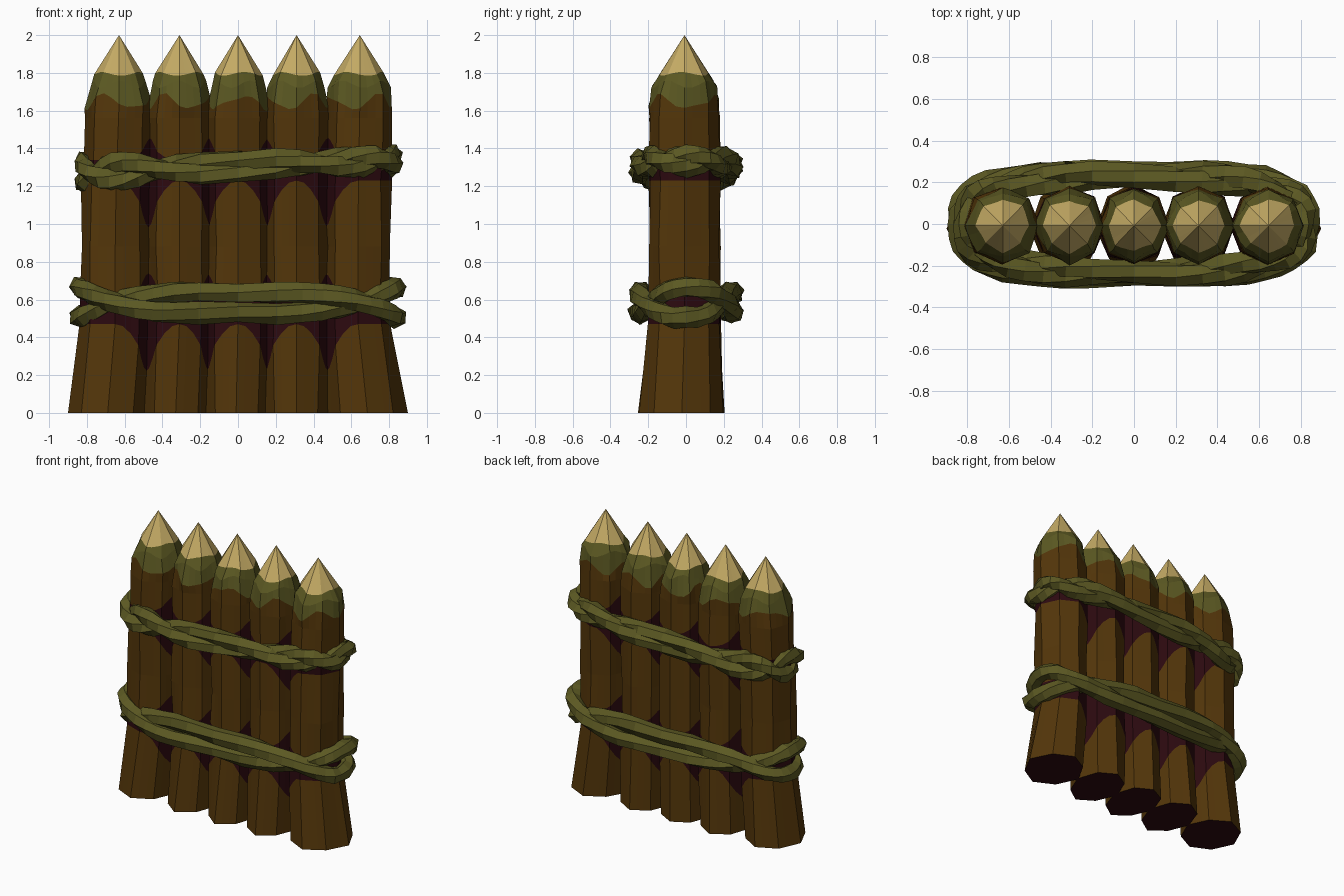
import bpy, bmesh, math, random
from mathutils import Vector

if "Cube" in bpy.data.objects:
    bpy.data.objects.remove(bpy.data.objects["Cube"])

random.seed(4)


def mat(name, col):
    m = bpy.data.materials.new(name)
    m.diffuse_color = (*col, 1)
    m.use_nodes = True
    m.node_tree.nodes["Principled BSDF"].inputs["Base Color"].default_value = m.diffuse_color
    return m


BARK = mat("brown bark", (0.088, 0.037, 0.003))
DARK = mat("dark maroon", (0.026, 0.003, 0.005))
MOSS = mat("moss green", (0.105, 0.098, 0.016))
WOOD = mat("cut wood", (0.56, 0.41, 0.13))


def finish(bm, name, mats):
    bmesh.ops.recalc_face_normals(bm, faces=bm.faces)
    me = bpy.data.meshes.new(name)
    bm.to_mesh(me)
    bm.free()
    for m in mats:
        me.materials.append(m)
    ob = bpy.data.objects.new(name, me)
    bpy.context.collection.objects.link(ob)


def interp(table, z):
    for (z0, a), (z1, b) in zip(table, table[1:]):
        if z <= z1:
            return a + (b - a) * (z - z0) / (z1 - z0)
    return table[-1][1]


SIDES, SUB = 8, 3
N = SIDES * SUB


def stake(name, base_x, mid_x, top_x, base_r, mid_r, top_r, outer):
    """Pointed log; outer = -1 / 1 marks the end of the row without a neighbour."""
    cx = [(0, base_x), (0.48, mid_x), (1.1, mid_x), (1.62, top_x), (2, top_x)]
    rx = [(0, base_r), (0.48, mid_r), (1.62, mid_r), (1.74, top_r), (1.8, 0.122), (2, 0.0)]
    ry = [(0, 0.222), (0.48, 0.185), (1.62, 0.183), (1.74, 0.165), (1.8, 0.122), (2, 0.0)]
    cy = [(0, -0.022), (0.48, -0.008), (2, -0.008)]
    wave = random.uniform(0, 6)
    wob = [[random.uniform(0.97, 1.05) for _ in range(SIDES)] for _ in range(10)]

    def heights(a):
        # the dark stain hangs down in arches towards the gaps between logs
        c = math.cos(a)
        g = 0 if c * outer > 0 else abs(c)
        low, high = 0.25 * g ** 2.3, 0.12 * g ** 3
        moss = 1.645 + 0.035 * math.sin(3 * a + wave) + 0.015 * math.sin(5 * a)
        return [0, 0.47 - low, 0.62 + high, 0.88, 1.23 - low, 1.34 + high,
                1.56, moss, 1.74 + 0.02 * math.sin(4 * a + wave),
                1.795 + 0.01 * math.sin(3 * a + 2 * wave)]

    def corner(k, ring, z):
        a = 2 * math.pi * k / SIDES - math.pi / 2
        w = wob[ring][k % SIDES]
        if ring == 0 and k % 2:
            w *= 0.94
        return Vector((interp(cx, z) + interp(rx, z) * w * math.cos(a),
                       interp(cy, z) + interp(ry, z) * w * math.sin(a), z))

    bm = bmesh.new()
    rings = []
    for r in range(10):
        ring = []
        for i in range(N):
            z = heights(2 * math.pi * i / N - math.pi / 2)[r]
            k, f = i // SUB, (i % SUB) / SUB
            ring.append(bm.verts.new(corner(k, r, z).lerp(corner(k + 1, r, z), f)))
        rings.append(ring)
    bm.faces.new(rings[0]).material_index = 1
    colour = [0, 1, 0, 0, 1, 0, 0, 2, 2]
    for r in range(9):
        for i in range(N):
            j = (i + 1) % N
            f = bm.faces.new((rings[r][i], rings[r][j], rings[r + 1][j], rings[r + 1][i]))
            f.material_index = colour[r]
    # carved point
    tip = bm.verts.new((top_x, -0.008, 2))
    for i in range(N):
        bm.faces.new((rings[-1][i], rings[-1][(i + 1) % N], tip)).material_index = 3
    finish(bm, name, [BARK, DARK, MOSS, WOOD])


stake("stake_1", -0.69, -0.65, -0.63, 0.203, 0.18, 0.15, -1)
stake("stake_2", -0.33, -0.31, -0.31, 0.172, 0.168, 0.142, 0)
stake("stake_3", -0.01, 0.0, 0.0, 0.17, 0.165, 0.138, 0)
stake("stake_4", 0.31, 0.31, 0.31, 0.172, 0.168, 0.145, 0)
stake("stake_5", 0.685, 0.635, 0.645, 0.205, 0.17, 0.167, 1)


def strand(name, z0, ax, ay, amp, spread, cycles, tilt, phase, flare, grow):
    """One closed vine running round the row, twisting about its partner."""
    bm = bmesh.new()
    count, sides, e = 44, 6, 2 / 2.8
    rings = []
    for i in range(count):
        t = 2 * math.pi * i / count
        c, s = math.cos(t), math.sin(t)
        x = ax * math.copysign(abs(c) ** e, c)
        y = ay * math.copysign(abs(s) ** e, s)
        out = Vector((x / ax ** 2 * abs(x / ax), y / ay ** 2 * abs(y / ay), 0)).normalized()
        p = cycles * (t + math.pi / 2) + phase
        mid = Vector((x, y, z0 + tilt * x + (amp + flare * x + grow * abs(x)) * math.cos(p)))
        mid += out * spread * math.sin(p)
        ring = []
        for k in range(sides):
            a = 2 * math.pi * k / sides + 0.5 * p
            w = random.uniform(0.88, 1.15)
            ring.append(bm.verts.new(mid + out * 0.056 * w * math.cos(a)
                                     + Vector((0, 0, 0.056 * w * math.sin(a)))))
        rings.append(ring)
    # the cross-section turns a half twist per cycle, so close with a matching shift
    shift = round(sides * 0.5 * cycles) % sides
    for i in range(count):
        for k in range(sides):
            m = (k + 1) % sides
            nxt, d = (rings[i + 1], 0) if i + 1 < count else (rings[0], shift)
            bm.faces.new((rings[i][k], rings[i][m], nxt[(m - d) % sides], nxt[(k - d) % sides]))
    finish(bm, name, [MOSS])


for n, ph in enumerate((0, math.pi)):
    strand(f"lower_vine_{n + 1}", 0.585, 0.835, 0.245, 0.052, 0.022, 2, 0.0, ph, 0, 0.035)
    strand(f"upper_vine_{n + 1}", 1.305, 0.81, 0.23, 0.032, 0.024, 4, 0.04, ph, -0.015, 0.015)
